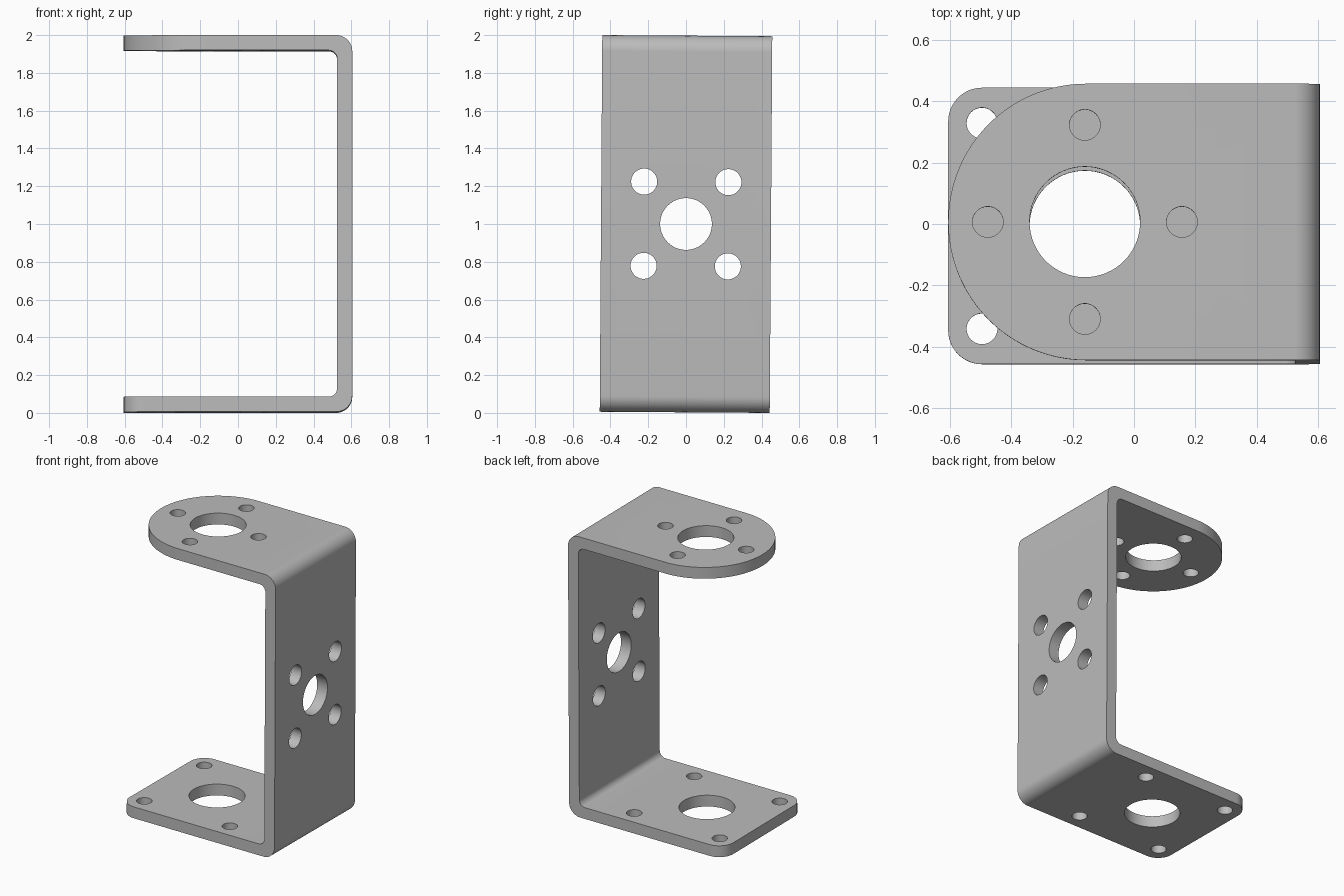
import bpy, bmesh
from math import radians, sin, cos, pi
from mathutils import Matrix, Vector

cube = bpy.data.objects.get("Cube")
if cube:
    bpy.data.objects.remove(cube, do_unlink=True)

X, HALF_W, HALF_H, T = 0.605, 0.45, 0.997, 0.08
R_OUT, R_IN = 0.085, 0.045
TILT = -0.0068
HUB_X = -0.16

metal = bpy.data.materials.new("grey metal")
metal.use_nodes = True
metal.diffuse_color = (0.5, 0.5, 0.5, 1)
metal.node_tree.nodes["Principled BSDF"].inputs["Base Color"].default_value = (0.5, 0.5, 0.5, 1)


def add_object(name, bm):
    mesh = bpy.data.meshes.new(name)
    bmesh.ops.recalc_face_normals(bm, faces=bm.faces)
    bm.to_mesh(mesh)
    bm.free()
    mesh.materials.append(metal)
    obj = bpy.data.objects.new(name, mesh)
    bpy.context.collection.objects.link(obj)
    return obj


def arc(cx, cz, r, start, end, steps=12):
    angles = [start + (end - start) * i / steps for i in range(steps + 1)]
    return [(cx + r * cos(a), cz + r * sin(a)) for a in angles]


# U-shaped strip with rounded bends, extruded across its width
outer_x, outer_z = X - R_OUT, HALF_H - R_OUT
inner_x, inner_z = X - T - R_IN, HALF_H - T - R_IN
profile = [(-X, -HALF_H)]
profile += arc(outer_x, -outer_z, R_OUT, -pi / 2, 0)
profile += arc(outer_x, outer_z, R_OUT, 0, pi / 2)
profile += [(-X, HALF_H), (-X, HALF_H - T)]
profile += arc(inner_x, inner_z, R_IN, pi / 2, 0)
profile += arc(inner_x, -inner_z, R_IN, 0, -pi / 2)
profile += [(-X, -HALF_H + T)]
bm = bmesh.new()
side = bm.faces.new([bm.verts.new((x, -HALF_W, z)) for x, z in profile])
extruded = bmesh.ops.extrude_face_region(bm, geom=[side])
moved = [v for v in extruded["geom"] if isinstance(v, bmesh.types.BMVert)]
bmesh.ops.translate(bm, verts=moved, vec=(0, 2 * HALF_W, 0))


# Round the free ends: small corners below, a full half circle above
def round_end(sign, radius, segments):
    edges = [e for e in bm.edges
             if all(v.co.x < -X + 0.001 and v.co.z * sign > 0 for v in e.verts)
             and abs(e.verts[0].co.z - e.verts[1].co.z) > T / 2]
    bmesh.ops.bevel(bm, geom=edges, offset=radius, offset_type='OFFSET',
                    segments=segments, profile=0.5, affect='EDGES')


round_end(-1, 0.11, 12)
round_end(1, HALF_W - 0.0005, 32)
bracket = add_object("bracket", bm)

# Hole cutters
cutters = bmesh.new()


def hole(location, radius, axis='Z'):
    turn = Matrix.Rotation(radians(90), 4, 'Y') if axis == 'X' else Matrix()
    bmesh.ops.create_cone(cutters, cap_ends=True, segments=64, radius1=radius,
                          radius2=radius, depth=0.3,
                          matrix=Matrix.Translation(location) @ turn)


mid = HALF_H - T / 2
for z in (-mid, mid):
    hole((HUB_X, 0, z), 0.18)
hole((X - T / 2, 0, 0), 0.137, 'X')
for a in (-1, 1):
    hole((HUB_X + a * 0.316, 0, mid), 0.05)
    hole((HUB_X, a * 0.316, mid), 0.05)
    for b in (-1, 1):
        hole((HUB_X + a * 0.335, b * 0.335, -mid), 0.05)
        hole((X - T / 2, a * 0.223, b * 0.223), 0.069, 'X')
cutter = add_object("hole_cutter", cutters)
cutter.hide_render = True

boolean = bracket.modifiers.new("holes", 'BOOLEAN')
boolean.operation = 'DIFFERENCE'
boolean.solver = 'EXACT'
boolean.object = cutter
bpy.ops.object.select_all(action='DESELECT')
bpy.context.view_layer.objects.active = bracket
bracket.select_set(True)
bpy.ops.object.modifier_apply(modifier=boolean.name)
bpy.data.objects.remove(cutter, do_unlink=True)

# Slight lean, resting on the ground
bracket.data.transform(Matrix.Translation((0, 0, 1)) @ Matrix.Rotation(TILT, 4, 'X'))
bpy.ops.object.shade_smooth_by_angle(angle=radians(30))
